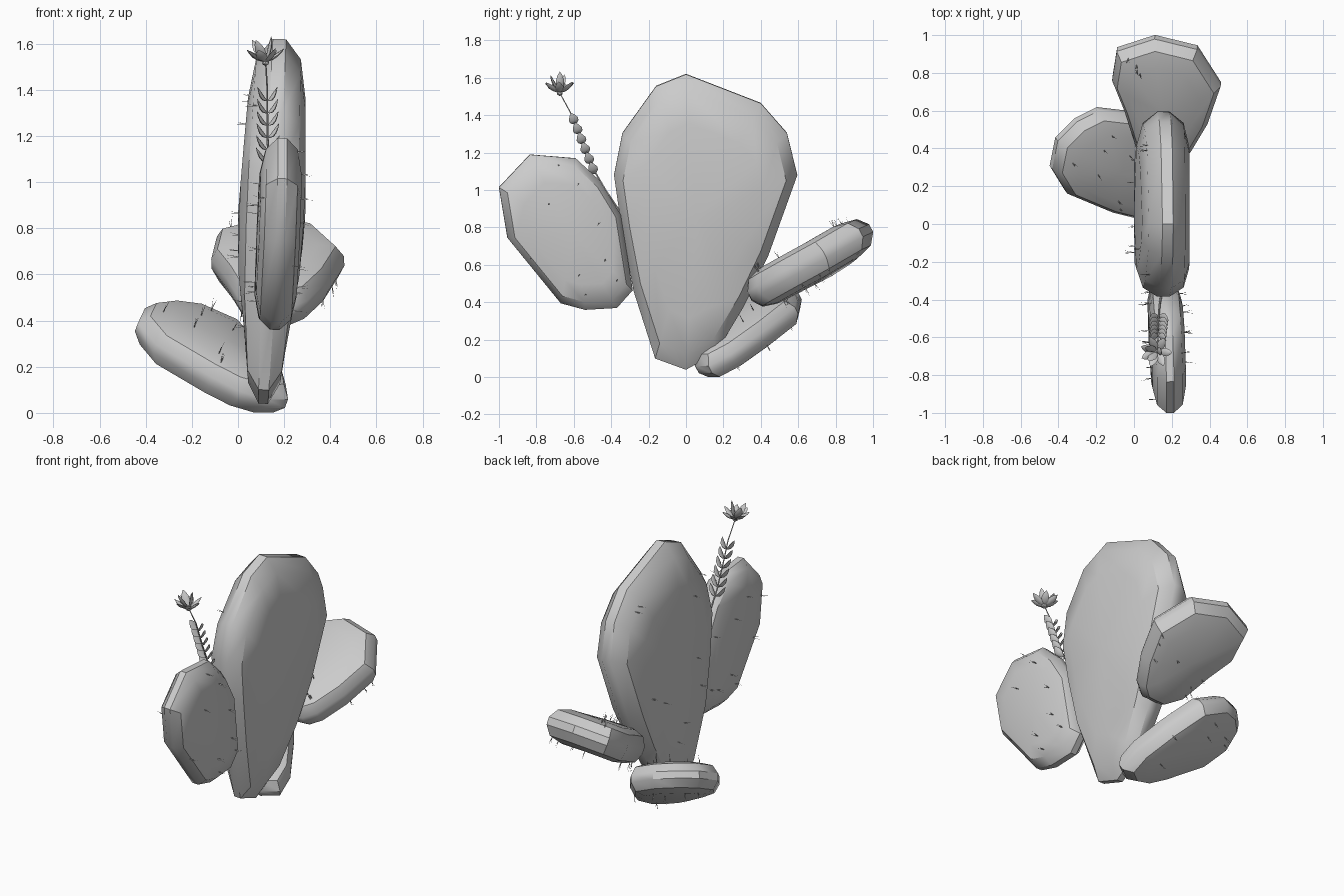
import bpy, bmesh, math, random
from mathutils import Vector, Matrix
from mathutils.bvhtree import BVHTree

if "Cube" in bpy.data.objects:
    bpy.data.objects.remove(bpy.data.objects["Cube"])

random.seed(4)


def finish(bm, name, angle=36):
    bmesh.ops.recalc_face_normals(bm, faces=bm.faces)
    me = bpy.data.meshes.new(name)
    bm.to_mesh(me)
    bm.free()
    ob = bpy.data.objects.new(name, me)
    bpy.context.collection.objects.link(ob)
    bpy.ops.object.select_all(action='DESELECT')
    ob.select_set(True)
    bpy.context.view_layer.objects.active = ob
    bpy.ops.object.shade_smooth_by_angle(angle=math.radians(angle))
    return ob


def loft(bm, rings, cap_a, cap_b):
    """Skin closed rings and close each end with a fan to a point."""
    vr = [[bm.verts.new(p) for p in r] for r in rings]
    n = len(rings[0])
    for a, b in zip(vr, vr[1:]):
        for i in range(n):
            j = (i + 1) % n
            bm.faces.new((a[i], a[j], b[j], b[i]))
    for ring, tip in ((vr[0], cap_a), (vr[-1], cap_b)):
        t = bm.verts.new(tip)
        for i in range(n):
            bm.faces.new((ring[i], ring[(i + 1) % n], t))


def leaf(bm, base, direction, up, length, width, bend=0.0, thick=0.35):
    """Pointed, slightly bent blade with a six-sided section."""
    d = direction.normalized()
    side = d.cross(up).normalized()
    n = side.cross(d).normalized()
    rings = []
    for t, w in ((0.12, 0.4), (0.35, 0.9), (0.6, 1.0), (0.85, 0.55)):
        c = base + d * length * t + n * bend * t * t
        rings.append([c + side * math.cos(k * math.pi / 3) * width / 2 * w
                      + n * math.sin(k * math.pi / 3) * width / 2 * w * thick
                      for k in range(6)])
    loft(bm, rings, base, base + d * length + n * bend)


def pad(name, outline, lift, normal, half, spines, sides):
    """Faceted slab: outline lifted to a plane, inset towards both faces."""
    n = Vector(normal).normalized()
    pts = [Vector(lift(*p)) for p in outline]
    mid = sum(pts, Vector()) / len(pts)
    rings = []
    for s, h in ((.66, -.96), (.89, -.74), (1, -.22), (1, .22), (.89, .74), (.66, .96)):
        rings.append([mid.lerp(p, s) + n * h * half(p) for p in pts])
    bm = bmesh.new()
    loft(bm, rings, mid - n * half(mid), mid + n * half(mid))
    tree = BVHTree.FromBMesh(bm)
    finish(bm, name)

    # spine clusters standing on the pad surface
    sp = bmesh.new()
    for side in sides:
        for k in range(spines):
            i = (k * 5 + (0 if side > 0 else 3) + k // 2) % len(pts)
            q = pts[i].lerp(pts[(i + 1) % len(pts)], random.random())
            p = mid.lerp(q, math.sqrt(random.uniform(.1, .85)))
            hit = tree.ray_cast(p + n * side, -n * side)[0]
            if hit is None or hit.z < .06:
                continue
            for m in range(3):
                d = (n * side + Vector([random.uniform(-.2, .2) for _ in range(3)])).normalized()
                ln = random.uniform(.03, .06)
                rot = d.to_track_quat('Z', 'Y').to_matrix().to_4x4()
                bmesh.ops.create_cone(sp, segments=3, radius1=.002, radius2=.0004, depth=ln,
                                      matrix=Matrix.Translation(hit + d * ln * .45) @ rot)
    finish(sp, name + "_spines")


# tall central pad, outline in (y, z)
pad("main_pad",
    [(0, .04), (-.165, .10), (-.28, .46), (-.345, .80), (-.385, 1.08), (-.34, 1.305),
     (-.16, 1.556), (0, 1.62), (.4, 1.465), (.54, 1.305), (.595, 1.08), (.44, .65),
     (.31, .38), (.16, .13)],
    lambda y, z: (.107 + .045 * z, y, z), (1, 0, -.045),
    lambda p: .09 + .056 * min(1, p.z / .55) - .03 * max(0, p.z - 1.1), 10, (-1,))

# front pad, outline in (y, z)
pad("front_pad",
    [(-1, 1.015), (-.835, 1.19), (-.59, 1.17), (-.46, 1.05), (-.35, .87), (-.285, .465),
     (-.37, .37), (-.54, .36), (-.67, .395), (-.955, .745)],
    lambda y, z: (.15 + .03 * z - .03 * (y + .6), y, z), (1, .03, -.03),
    lambda p: .092, 9, (-1, 1))

# upper rear pad, outline in (x, y)
pad("rear_pad",
    [(-.09, .925), (.11, .99), (.335, .935), (.46, .74), (.39, .54), (.30, .39),
     (.23, .34), (.1, .34), (.01, .42), (-.05, .61), (-.115, .77)],
    lambda x, y: (x, y, .66 + .53 * (y - .77) + .12 * max(0, y - .8) + .05 * (x - .17)),
    (-.05, -.53, 1), lambda p: .108, 8, (-1, 1))

# low side pad resting on the ground, outline in (x, y)
pad("side_pad",
    [(-.44, .30), (-.41, .45), (-.31, .55), (-.19, .61), (-.02, .59), (.1, .43), (.2, .25),
     (.21, .13), (.12, .06), (0, .04), (-.12, .07), (-.36, .17)],
    lambda x, y: (x, y, .055 - .38 * x + .5 * y), (.38, -.5, 1),
    lambda p: .098, 8, (-1, 1))

# flower stalk as a thin tapered tube
path = [Vector(p) for p in ((.15, -.35, .88), (.135, -.43, 1.0), (.13, -.50, 1.12),
                            (.127, -.56, 1.27), (.127, -.61, 1.40), (.12, -.675, 1.52))]
bm = bmesh.new()
rings = []
for i, p in enumerate(path):
    r = .006 - .0006 * i
    rings.append([p + Vector((math.cos(a), math.sin(a) * .9, math.sin(a) * .4)) * r
                  for a in (k * math.pi / 3 for k in range(6))])
loft(bm, rings, path[0], path[-1])
finish(bm, "flower_stalk")

# paired leaves along the stalk, curling upwards
bm = bmesh.new()
axis = (path[4] - path[2]).normalized()
for i in range(6):
    base = path[2].lerp(path[4], i / 5 * .95 - .12)
    for s in (-1, 1):
        leaf(bm, base, Vector((s, 0, 0)) + axis * .4, axis, .075 - .002 * i, .052, .045)
finish(bm, "stalk_leaves", 40)

# open flower: outer and inner rings of petals
bm = bmesh.new()
centre = path[-1]
up = Vector((-.3, -.1, 1)).normalized()
for count, rise, length, turn in ((7, .45, .10, 0), (3, 1.5, .115, .2)):
    for k in range(count):
        a = turn + k * 2 * math.pi / count
        leaf(bm, centre, Vector((math.cos(a), math.sin(a), 0)) + up * rise, up, length, .045, .018)
bmesh.ops.create_icosphere(bm, subdivisions=1, radius=.018, matrix=Matrix.Translation(centre))
finish(bm, "flower", 40)
